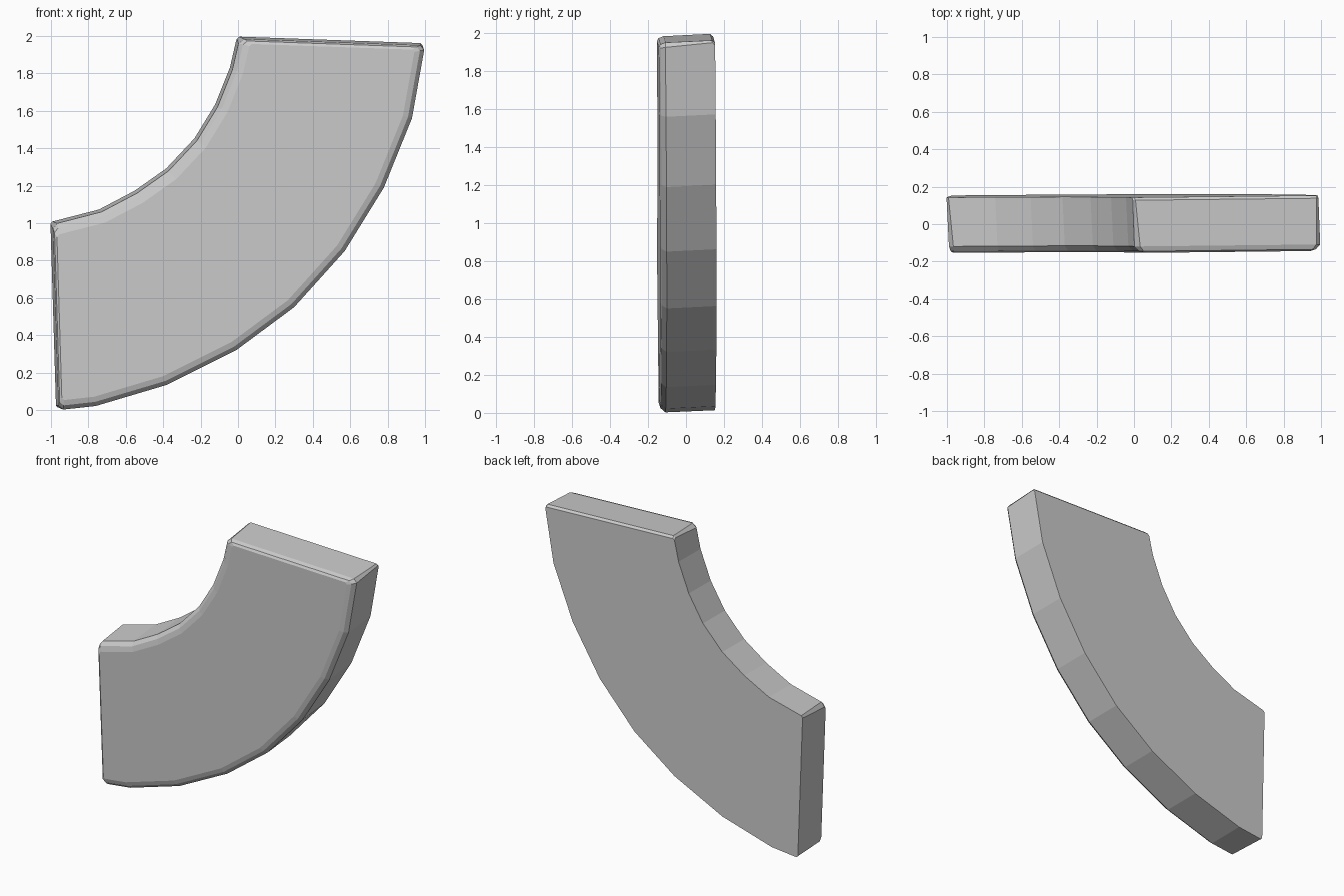
import bpy, bmesh
from mathutils import Vector

if "Cube" in bpy.data.objects:
    bpy.data.objects.remove(bpy.data.objects["Cube"])

# outline in x/z, counter-clockwise: outer arc, top end, inner arc, left end
outer = [(-0.96, 0.0), (-0.76, 0.022), (-0.38, 0.135), (-0.01, 0.32), (0.30, 0.55),
         (0.57, 0.85), (0.78, 1.19), (0.93, 1.56), (1.0, 1.95)]
inner = [(0.008, 1.985), (-0.03, 1.82), (-0.11, 1.62), (-0.22, 1.44), (-0.37, 1.28),
         (-0.54, 1.16), (-0.73, 1.06), (-0.99, 0.993)]
pts = [Vector(p) for p in outer + inner]
N, NO = len(pts), len(outer)
corners = {0, NO - 1, NO, N - 1}


def edge_inset(i, o, t, n, l):
    return o if i < NO - 1 else t if i == NO - 1 else n if i < N - 1 else l


def ring(bm, y, insets, chamfer, shift):
    """Inset the outline edge by edge, cut its corners and place it at depth y."""
    flat = []
    for i in range(N):
        d0 = (pts[i] - pts[i - 1]).normalized()
        d1 = (pts[(i + 1) % N] - pts[i]).normalized()
        n0, n1 = Vector((-d0.y, d0.x)), Vector((-d1.y, d1.x))
        a, b = edge_inset((i - 1) % N, *insets), edge_inset(i, *insets)
        det = n0.x * n1.y - n0.y * n1.x
        if abs(a - b) < 1e-6:
            off = (n0 + n1) * (a / (1 + n0.dot(n1)))
        else:
            off = Vector(((a * n1.y - b * n0.y) / det, (b * n0.x - a * n1.x) / det))
        flat.append(pts[i] + off)
    out = []
    for i, p in enumerate(flat):
        if i in corners:
            for q in (flat[i - 1], flat[(i + 1) % N]):
                out.append(p + (q - p).normalized() * chamfer)
        else:
            out.append(p)
    verts = []
    for p in out:
        x, z = p.x - shift, p.y + shift
        tilt = 0.015 * ((x - z) * 0.7071 + 0.9)
        verts.append(bm.verts.new((x, y + tilt, z)))
    return verts


bm = bmesh.new()
# rounded front edge, slightly slanted walls, small bevel on the back of the top end
rings = [
    ring(bm, -0.147, (0.05, 0.025, 0.06, 0.02), 0.012, 0.0),
    ring(bm, -0.138, (0.022, 0.01, 0.025, 0.008), 0.02, 0.0),
    ring(bm, -0.112, (0, 0, 0, 0), 0.025, 0.0),
    ring(bm, 0.135, (0, 0, 0, 0), 0.012, 0.012),
    ring(bm, 0.15, (0, 0.015, 0, 0), 0.01, 0.013),
]
for a, b in zip(rings, rings[1:]):
    for i in range(len(a)):
        j = (i + 1) % len(a)
        bm.faces.new((a[i], a[j], b[j], b[i]))
bm.faces.new(rings[0])
bm.faces.new(rings[-1][::-1])
bmesh.ops.recalc_face_normals(bm, faces=bm.faces)
me = bpy.data.meshes.new("curved_slab")
bm.to_mesh(me)
bm.free()
bpy.context.collection.objects.link(bpy.data.objects.new("curved_slab", me))
